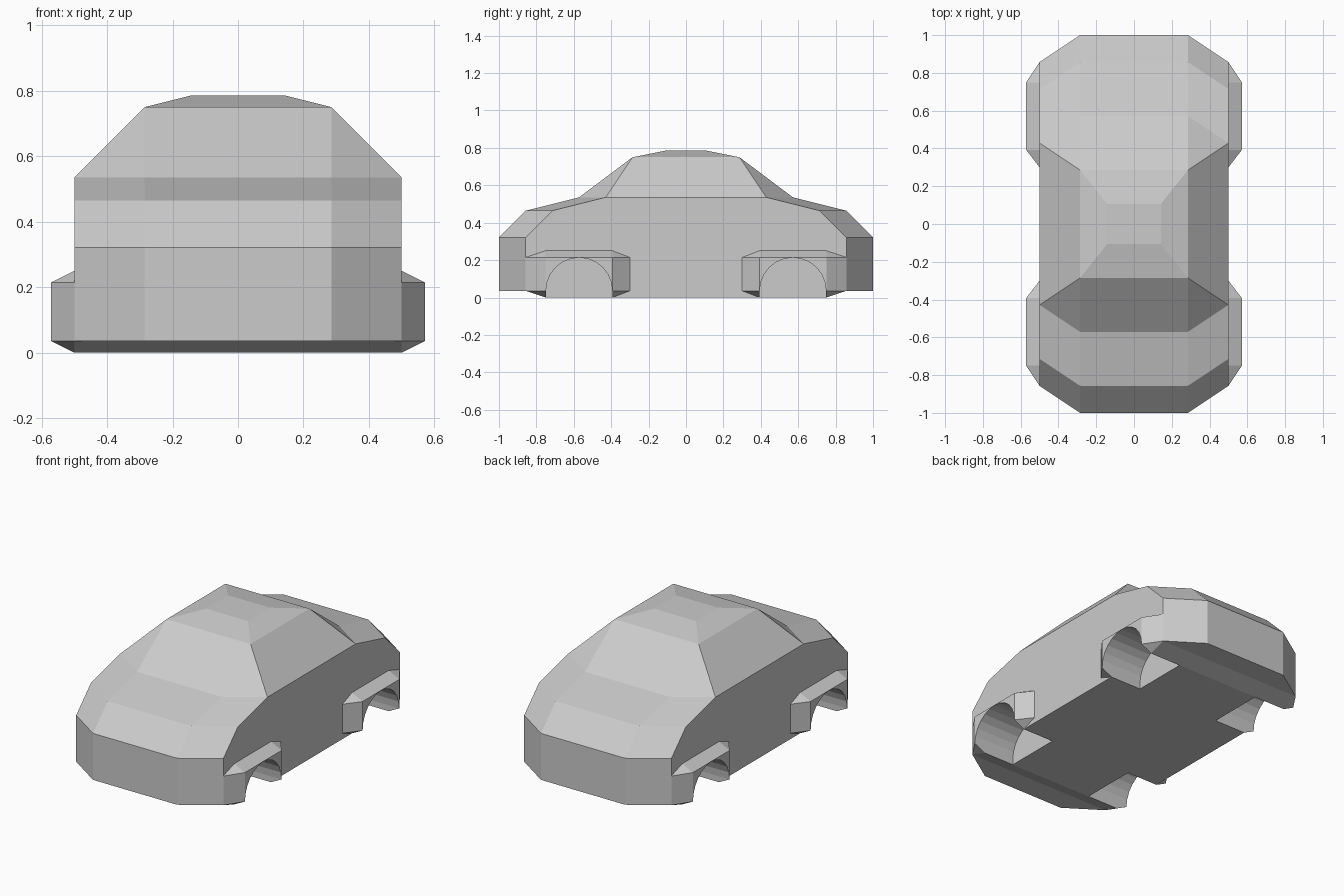
import bpy, bmesh, math

if "Cube" in bpy.data.objects:
    bpy.data.objects.remove(bpy.data.objects["Cube"])

U = 1 / 14  # modelling unit: the car is 28 units long


def make_object(name, bm):
    bmesh.ops.recalc_face_normals(bm, faces=bm.faces[:])
    bmesh.ops.scale(bm, vec=(U, U, U), verts=bm.verts[:])
    mesh = bpy.data.meshes.new(name)
    bm.to_mesh(mesh)
    bm.free()
    obj = bpy.data.objects.new(name, mesh)
    bpy.context.collection.objects.link(obj)
    return obj


def four_hulls(name, points):
    """Convex solid from points, repeated at all four wheel positions."""
    bm = bmesh.new()
    for sx in (-1, 1):
        for sy in (-1, 1):
            verts = [bm.verts.new((x * sx, y * sy, z)) for x, y, z in points]
            bmesh.ops.convex_hull(bm, input=verts)
    bmesh.ops.dissolve_limit(bm, angle_limit=0.01, verts=bm.verts[:], edges=bm.edges[:])
    return make_object(name, bm)


def apply_boolean(target, tool, operation):
    mod = target.modifiers.new(operation.lower(), 'BOOLEAN')
    mod.operation = operation
    mod.solver = 'EXACT'
    mod.object = tool
    bpy.context.view_layer.objects.active = target
    bpy.ops.object.modifier_apply(modifier=mod.name)
    bpy.data.objects.remove(tool, do_unlink=True)


# Body: half profiles (y, z) at the inner and outer sections, lofted across x
inner = [(10.5, 0), (12, .5), (14, .5), (14, 4.5), (12, 6.5), (8, 7.5), (4, 10.5)]
outer = [(10.5, 0), (12, .5), (12, .5), (12, 4.5), (10, 6.5), (6, 7.5), (6, 7.5)]
bm = bmesh.new()
rings = []
for x, half in ((-7, outer), (-4, inner), (4, inner), (7, outer)):
    loop = half + [(-y, z) for y, z in reversed(half)]
    rings.append([bm.verts.new((x, y, z)) for y, z in loop])
count = len(rings[0])
roof = None
for r in range(3):
    a, b = rings[r], rings[r + 1]
    for i in range(count):
        j = (i + 1) % count
        face = bm.faces.new((a[i], a[j], b[j], b[i]))
        if r == 1 and i == len(inner) - 1:
            roof = face
bm.faces.new(rings[0])
bm.faces.new(rings[-1])

# Raised roof panel
bmesh.ops.inset_region(bm, faces=[roof], thickness=1)
for v in roof.verts:
    v.co = (math.copysign(2, v.co.x), math.copysign(1.5, v.co.y), 11)
bmesh.ops.remove_doubles(bm, verts=bm.verts[:], dist=0.001)
body = make_object("car_body", bm)

# Flared fenders, with a shrunken end buried in the body
rim = [(12, 3), (10.5, 3.5), (5.5, 3.5), (4.2, 3), (4.2, .5), (5.5, 0), (10.5, 0), (12, .5)]
flare = [(8, y, z) for y in (5.5, 10.5) for z in (.5, 3)]
flare += [(7, y, z) for y, z in rim]
flare += [(6.5, 8 + (y - 8) * .85, 1.75 + (z - 1.75) * .85) for y, z in rim]
apply_boolean(body, four_hulls("fenders", flare), 'UNION')

# Wheel wells
R, SEG = 2.485, 12
arch = [(8 + R * math.cos(math.pi * i / SEG), .5 + R * math.sin(math.pi * i / SEG))
        for i in range(SEG + 1)]
arch += [(8 - R, -1), (8 + R, -1)]
well = [(x, y, z) for x in (4, 9) for y, z in arch]
apply_boolean(body, four_hulls("wheel_wells", well), 'DIFFERENCE')
